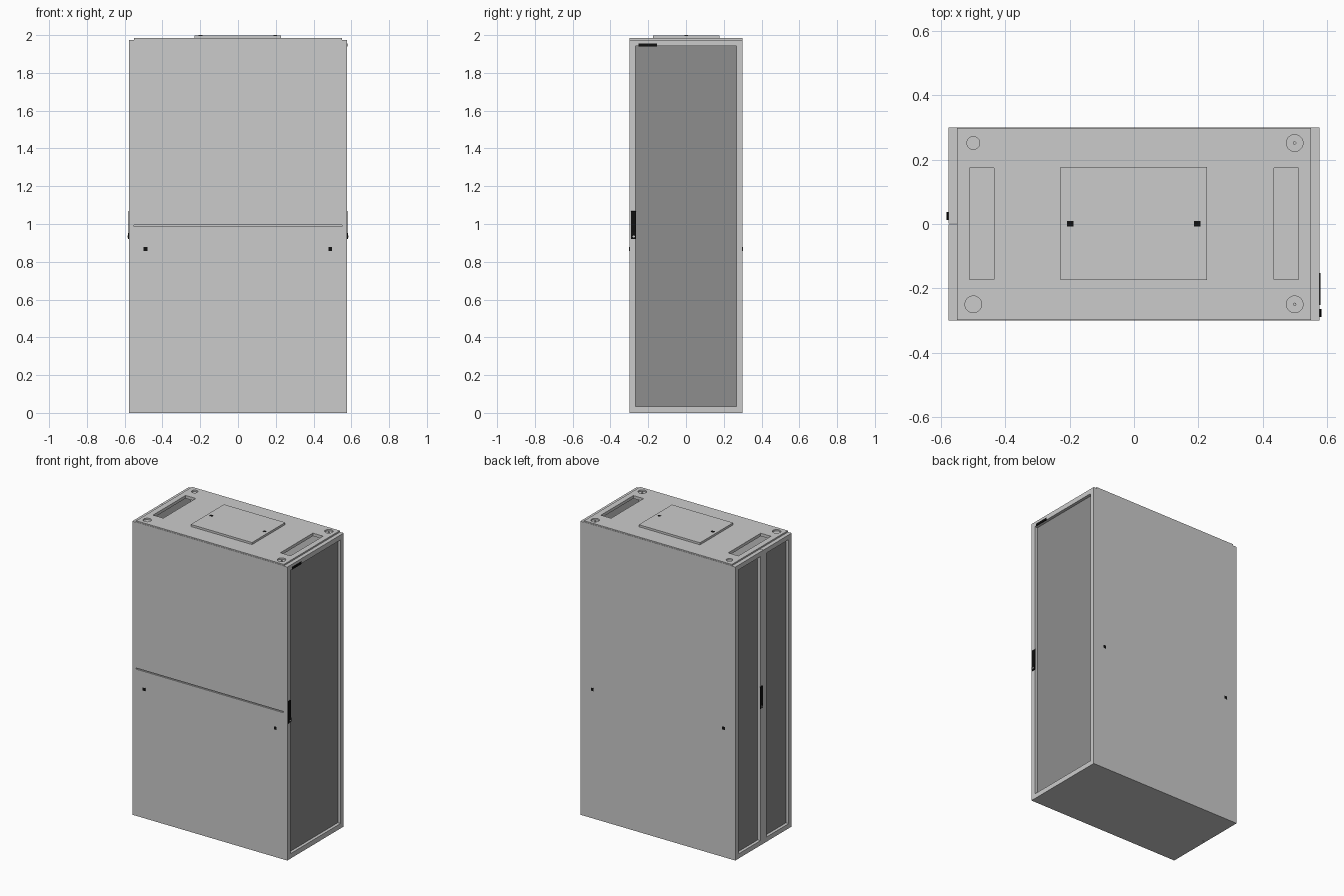
import bpy, bmesh, math
from mathutils import Matrix, Vector

if "Cube" in bpy.data.objects:
    bpy.data.objects.remove(bpy.data.objects["Cube"])

W, D = 0.55, 0.30          # half width of carcass, half depth
DOOR_X, DOOR_TOP = 0.577, 1.975
ROOF_Z = 1.985


def material(name, v):
    m = bpy.data.materials.new(name)
    m.diffuse_color = (v, v, v, 1)
    m.use_nodes = True
    m.node_tree.nodes["Principled BSDF"].inputs["Base Color"].default_value = m.diffuse_color
    return m


black = material("black", 0.005)
mesh_dark = material("dark_mesh", 0.27)


def finish(name, bm, mats=()):
    bmesh.ops.recalc_face_normals(bm, faces=bm.faces)
    me = bpy.data.meshes.new(name)
    bm.to_mesh(me)
    bm.free()
    ob = bpy.data.objects.new(name, me)
    for m in mats:
        me.materials.append(m)
    bpy.context.collection.objects.link(ob)
    return ob


def add_box(bm, lo, hi):
    lo, hi = Vector(lo), Vector(hi)
    mat = Matrix.Translation((lo + hi) / 2) @ Matrix.Diagonal((*(hi - lo), 1))
    return bmesh.ops.create_cube(bm, size=1, matrix=mat)["verts"]


def box(name, lo, hi, mats=()):
    bm = bmesh.new()
    add_box(bm, lo, hi)
    return finish(name, bm, mats)


def add_cyl(bm, centre, r, h, rot=Matrix()):
    bmesh.ops.create_cone(bm, cap_ends=True, segments=32, radius1=r, radius2=r,
                          depth=h, matrix=Matrix.Translation(centre) @ rot)


def door(name, side, y0, y1, margin):
    """Framed door: outer face inset and pushed back to a dark mesh panel."""
    bm = bmesh.new()
    xs = sorted((side * W, side * DOOR_X))
    add_box(bm, (xs[0], y0, 0), (xs[1], y1, DOOR_TOP))
    bm.normal_update()
    face = max(bm.faces, key=lambda f: f.normal.x * side)
    bmesh.ops.inset_region(bm, faces=[face], thickness=margin)
    new = bmesh.ops.extrude_discrete_faces(bm, faces=[face])["faces"][0]
    new.material_index = 1
    bmesh.ops.translate(bm, verts=new.verts, vec=(-side * 0.02, 0, 0))
    ob = finish(name, bm)
    ob.data.materials.append(None)
    ob.data.materials.append(mesh_dark)
    return ob


def handle(name, side, y):
    """Swing handle: side profile extruded across its width, with a key disc."""
    prof = [(-0.001, 0.92), (0.004, 0.921), (0.006, 0.927), (0.006, 0.945),
            (0.003, 0.957), (0.003, 1.066), (-0.001, 1.07)]
    bm = bmesh.new()
    vs = [bm.verts.new((side * (DOOR_X + x), y - 0.013, z)) for x, z in prof]
    f = bm.faces.new(vs)
    ext = bmesh.ops.extrude_face_region(bm, geom=[f])["geom"]
    bmesh.ops.translate(bm, vec=(0, 0.026, 0),
                        verts=[v for v in ext if isinstance(v, bmesh.types.BMVert)])
    finish(name, bm, [black])
    bm = bmesh.new()
    add_cyl(bm, (side * (DOOR_X + 0.006), y, 0.934), 0.006, 0.002,
            Matrix.Rotation(math.pi / 2, 4, 'Y'))
    finish(name + "_key", bm)


# Base and side panels (front split in two, back in one piece)
PX = DOOR_X - 0.0005
T = 0.02
box("base", (-W, -D + T, 0), (W, D - T, 0.02))
box("front_panel_lower", (-W, -D, 0), (W, -D + T, 0.987))
box("front_panel_upper", (-W, -D, 0.995), (W, -D + T, 1.977))
box("front_panel_seam", (-W, -D + 0.008, 0.985), (W, -D + T - 0.001, 0.997))
box("back_panel", (-W, D - T, 0), (W, D, 1.977))

# Roof with cable slots and round knock-outs
roof = box("roof", (-W, -D + 0.002, 1.965), (W, D - 0.002, ROOF_Z))
cut = bmesh.new()
for s in (-1, 1):
    add_box(cut, (s * 0.474 - 0.038, -0.172, 1.9), (s * 0.474 + 0.038, 0.174, 2.1))
HOLES = [(-0.5, -0.25, 0.026), (-0.5, 0.252, 0.02),
         (0.5, -0.25, 0.026), (0.5, 0.252, 0.026)]
for x, y, r in HOLES:
    add_cyl(cut, (x, y, ROOF_Z), r, 0.02)
cutter = finish("roof_cutter", cut)
mod = roof.modifiers.new("openings", 'BOOLEAN')
mod.operation, mod.solver, mod.object = 'DIFFERENCE', 'EXACT', cutter
cutter.hide_render = True
cutter.hide_set(True)

# Small studs inside the right-hand knock-outs
bm = bmesh.new()
for x, y, r in HOLES[2:]:
    add_cyl(bm, (x, y, ROOF_Z - 0.007), 0.005, 0.008)
finish("roof_studs", bm)

# Raised roof cover with two catches
box("roof_cover", (-0.229, -0.175, ROOF_Z - 0.001), (0.227, 0.178, 1.999))
for n, x in (("left", -0.199), ("right", 0.197)):
    box("cover_catch_" + n, (x - 0.01, -0.008, 1.99), (x + 0.01, 0.01, 2.0), [black])

# Panel latches on front and back
for n, s in (("front", -1), ("back", 1)):
    for m, x in (("left", -0.49), ("right", 0.488)):
        ys = sorted((s * (D - 0.002), s * (D + 0.001)))
        box(f"{n}_latch_{m}", (x - 0.01, ys[0], 0.857), (x + 0.01, ys[1], 0.877), [black])

# Single door at +x, split doors at -x
door("single_door", 1, -D, D, 0.047)
door("split_door_a", -1, 0.001, D, 0.045)
door("split_door_b", -1, -D, -0.001, 0.045)

# Handles and the plain badge strip
handle("single_door_handle", 1, -0.277)
handle("split_door_handle", -1, 0.025)
box("badge_strip", (DOOR_X - 0.002, -0.252, 1.94), (DOOR_X + 0.003, -0.153, 1.956), [black])
